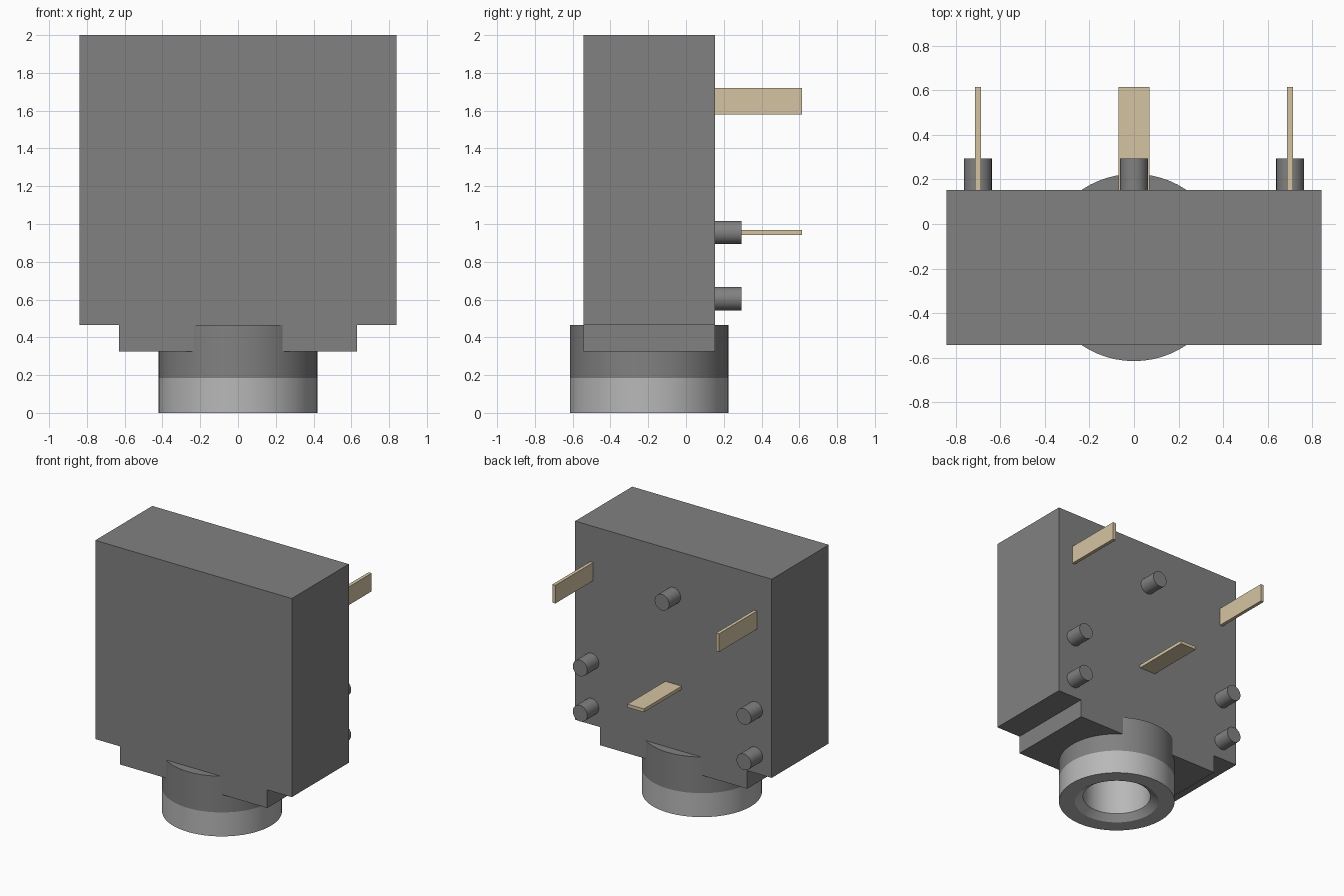
import bpy, bmesh, math
from mathutils import Matrix

if "Cube" in bpy.data.objects:
    bpy.data.objects.remove(bpy.data.objects["Cube"])

CY = -0.195                      # barrel axis and middle of the housing in y
Y0, Y1 = -0.543, 0.153           # housing front and back
SEG = 64


def material(name, rgb):
    m = bpy.data.materials.new(name)
    m.diffuse_color = (*rgb, 1)
    m.use_nodes = True
    m.node_tree.nodes["Principled BSDF"].inputs["Base Color"].default_value = m.diffuse_color
    return m


dark = material("dark_grey", (0.22, 0.22, 0.22))
light = material("light_grey", (0.48, 0.48, 0.48))
tin = material("pale_gold", (0.66, 0.55, 0.36))


def finish(name, bm, mat, smooth=False):
    bmesh.ops.recalc_face_normals(bm, faces=bm.faces)
    me = bpy.data.meshes.new(name)
    bm.to_mesh(me)
    bm.free()
    ob = bpy.data.objects.new(name, me)
    bpy.context.collection.objects.link(ob)
    me.materials.append(mat)
    bpy.ops.object.select_all(action='DESELECT')
    ob.select_set(True)
    bpy.context.view_layer.objects.active = ob
    if smooth:
        bpy.ops.object.shade_smooth_by_angle(angle=math.radians(30))
    return ob


def box(name, x, y, z, mat):
    bm = bmesh.new()
    bmesh.ops.create_cube(bm, size=1)
    for v in bm.verts:
        v.co = [lo + (c + 0.5) * (hi - lo) for c, (lo, hi) in zip(v.co, (x, y, z))]
    return finish(name, bm, mat)


def cylinder(name, r, length, matrix, mat, seg=32):
    bm = bmesh.new()
    bmesh.ops.create_cone(bm, cap_ends=True, segments=seg, radius1=r, radius2=r,
                          depth=length, matrix=matrix)
    return finish(name, bm, mat, True)


def lathe(name, profile, mat):
    bm = bmesh.new()
    vs = [bm.verts.new((r, CY, z)) for r, z in profile]
    es = [bm.edges.new(p) for p in zip(vs, vs[1:])]
    bmesh.ops.spin(bm, geom=vs + es, cent=(0, CY, 0), axis=(0, 0, 1),
                   angle=math.tau, steps=SEG, use_merge=True)
    bmesh.ops.remove_doubles(bm, verts=bm.verts, dist=1e-5)
    return finish(name, bm, mat, True)


# housing: stepped outline extruded front to back
half = [(0.63, 0.325), (0.63, 0.465), (0.84, 0.465), (0.84, 2.0)]
outline = half + [(-x, z) for x, z in reversed(half)]
bm = bmesh.new()
face = bm.faces.new([bm.verts.new((x, Y0, z)) for x, z in outline])
ext = bmesh.ops.extrude_face_region(bm, geom=[face])
bmesh.ops.translate(bm, vec=(0, Y1 - Y0, 0),
                    verts=[g for g in ext["geom"] if isinstance(g, bmesh.types.BMVert)])
housing = finish("housing", bm, dark)

# plug bore cut into the housing
bore = cylinder("bore_cutter", 0.245, 1.2, Matrix.Translation((0, CY, 0.4)), light, SEG)
bore.hide_render = True
mod = housing.modifiers.new("bore", 'BOOLEAN')
mod.operation = 'DIFFERENCE'
mod.object = bore
bpy.context.view_layer.objects.active = housing
bpy.ops.object.modifier_apply(modifier=mod.name)
bpy.data.objects.remove(bore)

# barrel: dark collar above, light sleeve with countersunk opening below
lathe("barrel_collar", [(0.42, 0.185), (0.42, 0.465), (0.30, 0.465)], dark)
lathe("barrel_sleeve", [(0.245, 0.325), (0.245, 0.04), (0.303, 0), (0.42, 0), (0.42, 0.185)], light)

# locating pegs on the back
for i, (x, z) in enumerate([(-0.7, 0.605), (0.7, 0.605), (-0.7, 0.955), (0.7, 0.955), (0, 1.65)]):
    m = Matrix.Translation((x, (Y1 + 0.294) / 2, z)) @ Matrix.Rotation(math.pi / 2, 4, 'X')
    cylinder(f"locating_peg_{i + 1}", 0.062, 0.294 - Y1, m, dark)

# flat solder pins
for side, x in (("left", -0.7), ("right", 0.7)):
    box(f"{side}_pin", (x - 0.013, x + 0.013), (Y1, 0.614), (1.58, 1.72), tin)
box("centre_pin", (-0.07, 0.07), (Y1, 0.614), (0.942, 0.968), tin)
